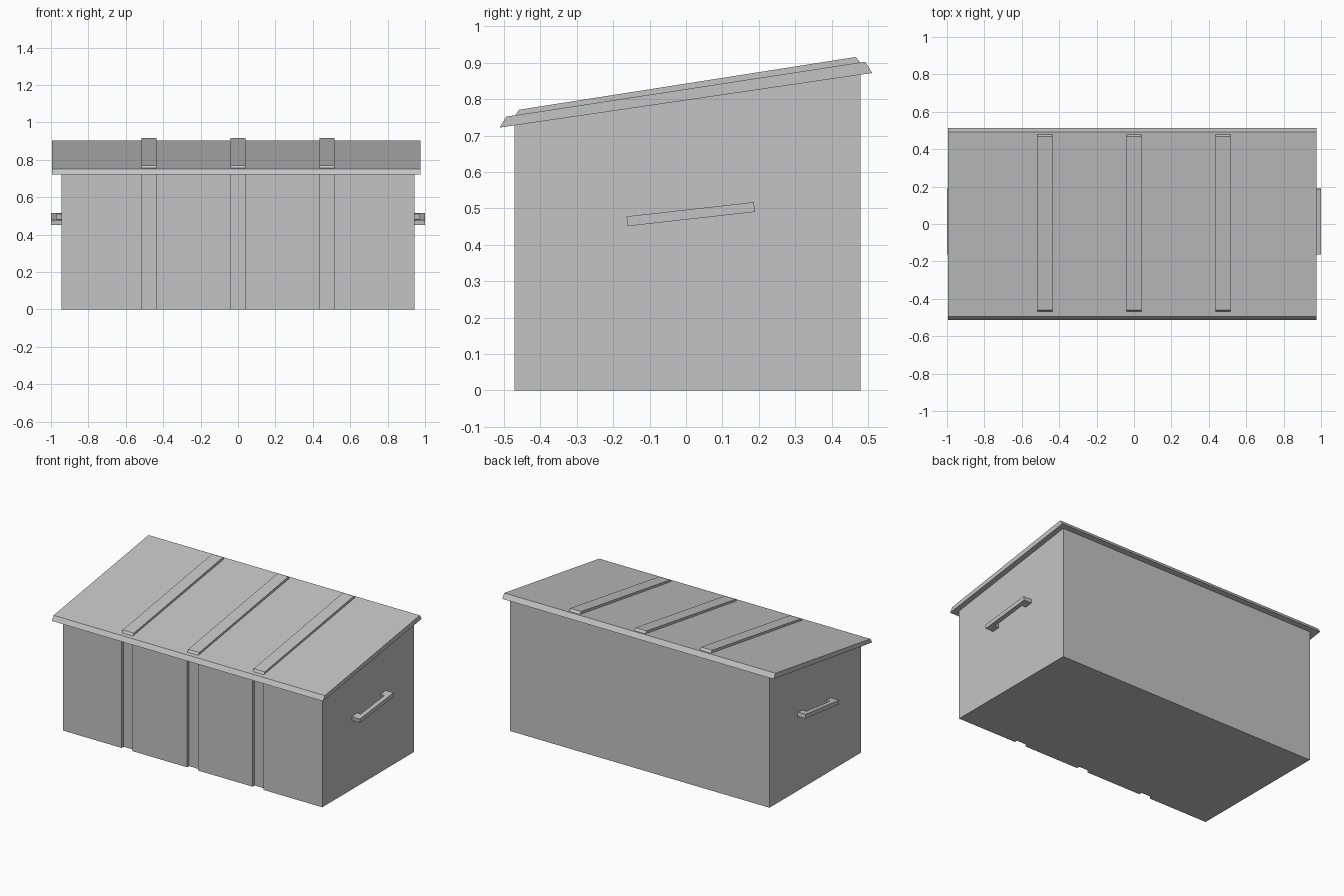
import bpy
import bmesh
from math import radians
from mathutils import Matrix, Vector

cube = bpy.data.objects.get("Cube")
if cube:
    bpy.data.objects.remove(cube, do_unlink=True)

# One plain grey for the whole chest
grey = bpy.data.materials.new("plain grey")
grey.use_nodes = True
colour = (0.55, 0.55, 0.55, 1)
grey.diffuse_color = colour
grey.node_tree.nodes["Principled BSDF"].inputs["Base Color"].default_value = colour

BODY_X, BODY_FRONT, BODY_BACK = 0.943, -0.471, 0.479
LID_LEFT, LID_RIGHT = 0.977, -0.995
BAND_CENTRES = (-0.476, 0.0, 0.476)
BAND_HALF = 0.04
GROOVE_DEPTH = 0.02


def prism(name, outline, direction, edit=None):
    """Extrude a closed planar outline along a direction into a solid."""
    bm = bmesh.new()
    base = bm.faces.new([bm.verts.new(p) for p in outline])
    out = bmesh.ops.extrude_face_region(bm, geom=[base], use_keep_orig=True)
    top = [v for v in out["geom"] if isinstance(v, bmesh.types.BMVert)]
    bmesh.ops.translate(bm, verts=top, vec=Vector(direction))
    if edit:
        edit(bm, top)
    bmesh.ops.recalc_face_normals(bm, faces=bm.faces)
    mesh = bpy.data.meshes.new(name)
    bm.to_mesh(mesh)
    bm.free()
    mesh.materials.append(grey)
    obj = bpy.data.objects.new(name, mesh)
    bpy.context.collection.objects.link(obj)
    return obj


def side_prism(name, profile, x0, x1):
    """Extrude a (y, z) side profile between two x positions."""
    return prism(name, [(x0, y, z) for y, z in profile], (x1 - x0, 0, 0))


# Body: plan outline with three front grooves, sloping up to the lid
plan = [(-BODY_X, BODY_FRONT)]
for c in BAND_CENTRES:
    inner = BODY_FRONT + GROOVE_DEPTH
    plan += [(c - BAND_HALF, BODY_FRONT), (c - BAND_HALF, inner),
             (c + BAND_HALF, inner), (c + BAND_HALF, BODY_FRONT)]
plan += [(BODY_X, BODY_FRONT), (BODY_X, BODY_BACK), (-BODY_X, BODY_BACK)]


def slope_top(bm, top):
    for v in top:
        v.co.z = 0.803 + 0.147 * v.co.y


prism("chest_body", [(x, y, 0) for x, y in plan], (0, 0, 1), slope_top)

# Lid: sloping slab with slanted front and back edges
side_prism("lid", [(-0.512, 0.722), (0.512, 0.872), (0.492, 0.903),
                   (-0.494, 0.752)], LID_RIGHT, LID_LEFT)

# Raised bands across the lid
for side, c in zip(("right", "middle", "left"), BAND_CENTRES):
    side_prism("lid_band_" + side,
               [(-0.47, 0.754), (0.48, 0.899), (0.467, 0.916), (-0.459, 0.771)],
               c - BAND_HALF, c + BAND_HALF)

# Tilted bracket handles, one on each end
HALF_LEN, POST, HEIGHT = 0.176, 0.052, 0.027
for side, s in (("left", 1), ("right", -1)):
    root, bar, outer = s * 0.935, s * 0.971, s * 1.0
    end = HALF_LEN - POST
    bracket = [(root, -HALF_LEN), (outer, -HALF_LEN), (outer, HALF_LEN),
               (root, HALF_LEN), (root, end), (bar, end),
               (bar, -end), (root, -end)]
    handle = prism("handle_" + side, [(x, y, -HEIGHT / 2) for x, y in bracket],
                   (0, 0, HEIGHT))
    handle.data.transform(Matrix.Translation((0, 0.013, 0.484))
                          @ Matrix.Rotation(radians(6.4), 4, "X"))
